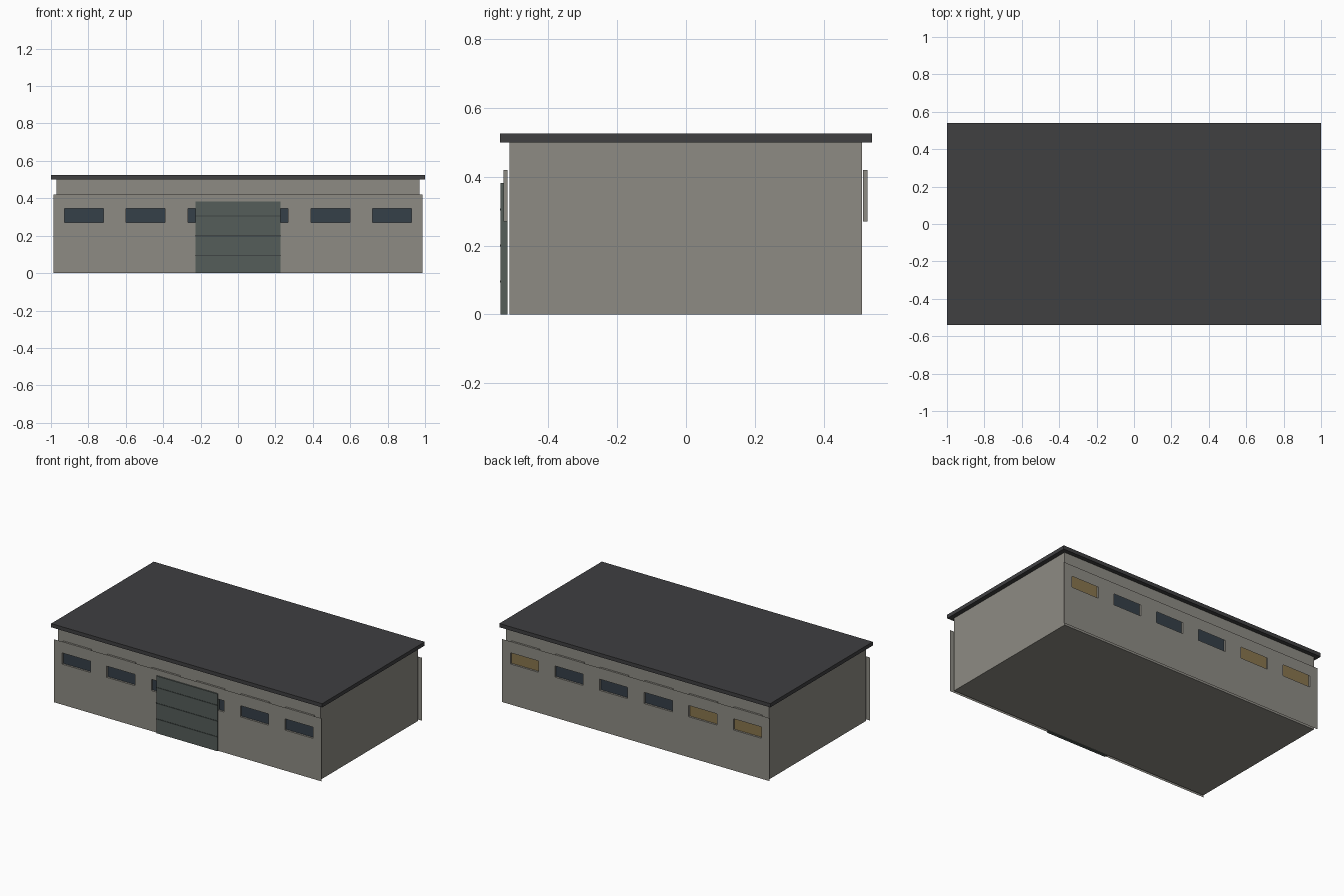
import bpy, bmesh, math

if "Cube" in bpy.data.objects:
    bpy.data.objects.remove(bpy.data.objects["Cube"])


def material(name, rgb):
    m = bpy.data.materials.new(name)
    m.diffuse_color = (*rgb, 1)
    m.use_nodes = True
    m.node_tree.nodes["Principled BSDF"].inputs["Base Color"].default_value = m.diffuse_color
    return m


WALL = material("wall_concrete", (0.27, 0.26, 0.23))
ROOF = material("roof_dark", (0.05, 0.05, 0.053))
DOOR = material("door_green_grey", (0.09, 0.11, 0.10))
RIB = material("rib_dark", (0.05, 0.06, 0.058))
GLASS = material("glass_dark", (0.035, 0.05, 0.065))
LIT = material("glass_lit", (0.25, 0.18, 0.075))


def box(name, lo, hi, mat):
    bm = bmesh.new()
    bmesh.ops.create_cube(bm, size=1)
    for v in bm.verts:
        v.co = [lo[i] + (v.co[i] + 0.5) * (hi[i] - lo[i]) for i in range(3)]
    return finish(name, bm, [mat])


def finish(name, bm, mats):
    me = bpy.data.meshes.new(name)
    bm.to_mesh(me)
    bm.free()
    for m in mats:
        me.materials.append(m)
    ob = bpy.data.objects.new(name, me)
    bpy.context.collection.objects.link(ob)
    return ob


def facade(name, outer, inner, lit):
    """Sheet wall of six modules facing -y, each with a recessed window."""
    bm = bmesh.new()

    def quad(pts, mat=0):
        bm.faces.new([bm.verts.new(p) for p in pts]).material_index = mat

    pitch, half = 0.329, 0.104
    sill, head, top = 0.27, 0.345, 0.42
    zs = (0, sill, head, top)
    for i in range(6):
        cx = (i - 2.5) * pitch
        xs = (cx - pitch / 2, cx - half, cx + half, cx + pitch / 2)
        # sheet with the window opening left out
        for a in range(3):
            for b in range(3):
                if (a, b) != (1, 1):
                    x0, x1, z0, z1 = xs[a], xs[a + 1], zs[b], zs[b + 1]
                    quad([(x0, outer, z0), (x1, outer, z0), (x1, outer, z1), (x0, outer, z1)])
        # reveals run up to the top of the sheet
        l, r = xs[1], xs[2]
        quad([(l, outer, sill), (l, inner, sill), (l, inner, top), (l, outer, top)])
        quad([(r, outer, top), (r, inner, top), (r, inner, sill), (r, outer, sill)])
        quad([(l, outer, sill), (r, outer, sill), (r, inner, sill), (l, inner, sill)])
        quad([(l, inner, top), (r, inner, top), (r, outer, top), (l, outer, top)])
        # pane
        quad([(l, inner, sill), (r, inner, sill), (r, inner, top), (l, inner, top)],
             2 if i in lit else 1)
    bmesh.ops.remove_doubles(bm, verts=bm.verts, dist=1e-4)
    return finish(name, bm, [WALL, GLASS, LIT])


# main volume and roof slab
box("body", (-0.97, -0.513, 0), (0.97, 0.512, 0.5), WALL)
box("roof", (-1, -0.541, 0.5), (1, 0.54, 0.525), ROOF)

# window facades
facade("front_facade", -0.531, -0.518, ())
back = facade("back_facade", -0.528, -0.515, (0, 4, 5))
back.rotation_euler.z = math.pi

# loading door with ribs
box("door", (-0.226, -0.539, 0), (0.226, -0.518, 0.382), DOOR)
for k, z in enumerate((0.095, 0.2, 0.305)):
    box(f"door_rib_{k + 1}", (-0.227, -0.541, z - 0.003), (0.227, -0.537, z + 0.003), RIB)
